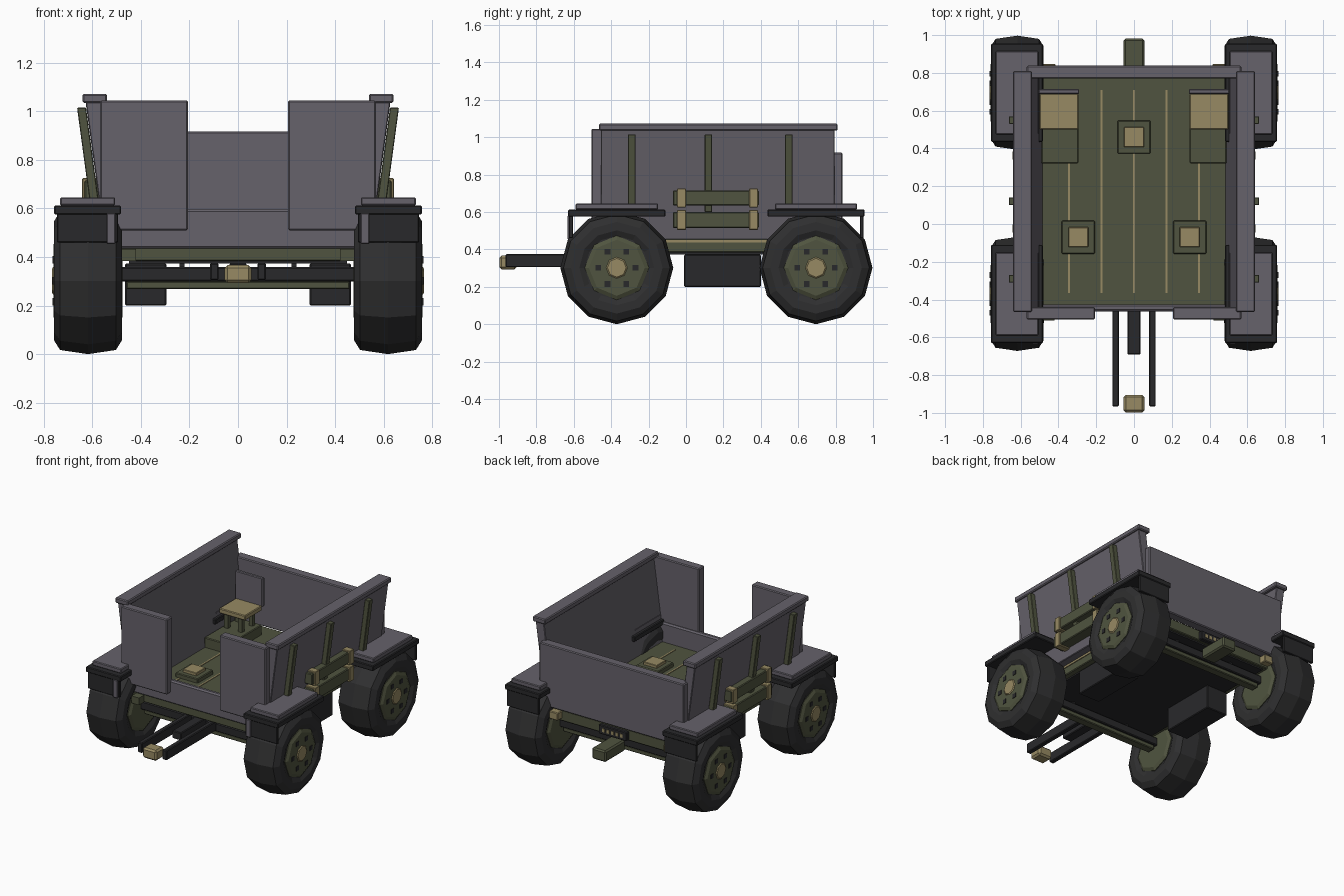
import bpy, bmesh, math

if "Cube" in bpy.data.objects:
    bpy.data.objects.remove(bpy.data.objects["Cube"])


def material(name, rgb):
    m = bpy.data.materials.new(name)
    m.diffuse_color = (*rgb, 1)
    m.use_nodes = True
    m.node_tree.nodes["Principled BSDF"].inputs["Base Color"].default_value = m.diffuse_color
    return m


GREY = material("grey_panel", (0.132, 0.122, 0.145))
DARK = material("dark_metal", (0.022, 0.022, 0.024))
RUBBER = material("tyre_rubber", (0.028, 0.028, 0.029))
OLIVE = material("olive_paint", (0.080, 0.088, 0.050))
TAN = material("tan_trim", (0.310, 0.255, 0.125))


def finish(name, bm, mat, bevel=0.0):
    bmesh.ops.recalc_face_normals(bm, faces=bm.faces)
    me = bpy.data.meshes.new(name)
    bm.to_mesh(me)
    bm.free()
    me.materials.append(mat)
    ob = bpy.data.objects.new(name, me)
    bpy.context.collection.objects.link(ob)
    if bevel:
        mod = ob.modifiers.new("bevel", 'BEVEL')
        mod.width, mod.segments = bevel, 1
    return ob


def box(name, x, y, z, mat, bevel=0.005, lean=0.0):
    """Box from ranges; lean shifts the top outwards in x."""
    bm = bmesh.new()
    bmesh.ops.create_cube(bm, size=1)
    for v in bm.verts:
        top = v.co.z > 0
        v.co.x = (x[1] if v.co.x > 0 else x[0]) + (lean if top else 0)
        v.co.y = y[1] if v.co.y > 0 else y[0]
        v.co.z = z[1] if top else z[0]
    return finish(name, bm, mat, bevel)


def pair(name, x, y, z, mat, bevel=0.005, lean=0.0):
    """The same box on the right and left side."""
    box(name + "_right", x, y, z, mat, bevel, lean)
    box(name + "_left", (-x[1], -x[0]), y, z, mat, bevel, -lean)


def lathe(name, profile, sides, centre, mat):
    """Closed solid turned around the x axis from (x, radius) points."""
    bm = bmesh.new()
    rings = []
    for px, r in profile:
        rings.append([bm.verts.new((centre[0] + px,
                                    centre[1] + r * math.sin(2 * math.pi * i / sides),
                                    centre[2] + r * math.cos(2 * math.pi * i / sides)))
                      for i in range(sides)])
    for a, b in zip(rings, rings[1:]):
        for i in range(sides):
            j = (i + 1) % sides
            bm.faces.new((a[i], a[j], b[j], b[i]))
    bm.faces.new(rings[0])
    bm.faces.new(rings[-1])
    return finish(name, bm, mat)


# Wheels, hubs, bolts and fenders
R = 0.302
TYRE = [(-0.125, 0.17), (-0.14, 0.20), (-0.14, 0.245), (-0.115, 0.285), (0, R),
        (0.115, 0.285), (0.14, 0.245), (0.14, 0.20), (0.125, 0.17)]
AXLES = {"front": (-0.37, -1), "rear": (0.695, 1)}
for end, (cy, out) in AXLES.items():
    for side, s in (("right", 1), ("left", -1)):
        tag = f"{end}_{side}"
        c = (0.618 * s, cy, R)
        lathe("tyre_" + tag, TYRE, 12, c, RUBBER)
        lathe("wheel_hub_" + tag, [(-0.142, 0.15), (-0.13, 0.172), (0.13, 0.172), (0.142, 0.15)],
              8, c, OLIVE)
        lathe("hub_cap_" + tag, [(0, 0.057), (0.143 * s, 0.057), (0.148 * s, 0.05)], 8, c, TAN)
        for k in range(6):
            a = math.radians(60 * k)
            y, z = cy + 0.1 * math.cos(a), R + 0.1 * math.sin(a)
            box(f"wheel_bolt_{tag}_{k}", sorted((0.70 * s, 0.764 * s)),
                (y - 0.015, y + 0.015), (z - 0.015, z + 0.015), DARK, 0)
    pair(f"fender_{end}", (0.482, 0.757), (cy - 0.26, cy + 0.26), (0.575, 0.613), DARK)
    pair(f"fender_plate_{end}", (0.506, 0.733), (cy - 0.22, cy + 0.22), (0.613, 0.646), GREY)
    # Mud flap hanging from the outer end of the fender
    pair(f"mud_flap_{end}", (0.495, 0.745), sorted((cy + out * 0.235, cy + out * 0.255)),
         (0.46, 0.58), DARK, 0.003)
    box(f"axle_beam_{end}", (-0.48, 0.48), (cy - 0.04, cy + 0.04), (0.30, 0.358), DARK)
    box(f"axle_spring_{end}", (-0.46, 0.46), (cy - 0.03, cy + 0.03), (0.268, 0.30), OLIVE)
    pair(f"axle_mount_{end}", (0.22, 0.24), (cy - 0.03, cy + 0.03), (0.355, 0.38), DARK, 0)
pair("fender_bracket", (0.505, 0.54), (-0.634, -0.615), (0.455, 0.58), GREY, 0.003)

# Floor, underside and floor strips
box("floor", (-0.49, 0.49), (-0.455, 0.80), (0.383, 0.46), OLIVE)
box("underside_plate", (-0.45, 0.45), (-0.43, 0.78), (0.373, 0.385), DARK, 0)
pair("floor_edge_trim", (0.48, 0.496), (-0.44, 0.78), (0.436, 0.45), TAN, 0)
for i, x in enumerate((-0.345, -0.172, 0, 0.172, 0.345)):
    box(f"floor_strip_{i}", (x - 0.005, x + 0.005), (-0.365, 0.71), (0.455, 0.464), TAN, 0)

# Leaning side walls with top rails and ribs
pair("side_wall", (0.482, 0.548), (-0.455, 0.795), (0.452, 1.04), GREY, 0.004, 0.08)
pair("top_rail", (0.54, 0.64), (-0.466, 0.81), (1.035, 1.072), GREY, 0.006)
for i, y in enumerate((-0.29, 0.12, 0.55)):
    pair(f"wall_rib_{i}", (0.57, 0.607), (y - 0.02, y + 0.02), (0.60, 1.015), OLIVE, 0.003, 0.056)

# Front sill and panels, tailgate
box("front_sill", (-0.51, 0.51), (-0.462, -0.425), (0.433, 0.597), GREY, 0.01)
pair("front_panel", (0.206, 0.568), (-0.505, -0.44), (0.51, 1.045), GREY, 0.006)
box("tailgate", (-0.568, 0.568), (0.77, 0.838), (0.475, 0.917), GREY, 0.006)

# Boards strapped on the sides
for name, z0, z1, x0 in (("upper", 0.635, 0.715, 0.57), ("lower", 0.515, 0.60, 0.55)):
    pair(f"side_board_{name}", (x0, 0.632), (-0.07, 0.39), (z0, z1), OLIVE)
    for k, y in enumerate((-0.025, 0.362)):
        pair(f"board_strap_{name}_{k}", (x0, 0.642), (y - 0.024, y + 0.024),
             (z0 - 0.01, z1 + 0.01), TAN, 0.003)

# Rear seats on floor lockers
pair("locker", (0.295, 0.49), (0.32, 0.69), (0.455, 0.53), OLIVE)
for k, y in enumerate((0.53, 0.65)):
    pair(f"seat_post_{k}", (0.33, 0.36), (y - 0.015, y + 0.015), (0.52, 0.64), OLIVE, 0)
    pair(f"seat_post_outer_{k}", (0.44, 0.47), (y - 0.015, y + 0.015), (0.52, 0.64), OLIVE, 0)
pair("seat", (0.295, 0.50), (0.50, 0.69), (0.63, 0.665), TAN)
pair("seat_back", (0.29, 0.505), (0.688, 0.714), (0.655, 0.86), GREY)

# Floor hatches
for i, (x, y) in enumerate(((-0.295, -0.07), (0.295, -0.07), (0, 0.46))):
    box(f"hatch_base_{i}", (x - 0.088, x + 0.088), (y - 0.088, y + 0.088), (0.455, 0.49), OLIVE)
    box(f"hatch_lid_{i}", (x - 0.053, x + 0.053), (y - 0.053, y + 0.053), (0.48, 0.51), TAN, 0.003)

# Drawbar, coupler and side boxes
pair("drawbar", (0.08, 0.115), (-0.965, -0.35), (0.305, 0.375), DARK)
box("drawbar_centre", (-0.035, 0.035), (-0.69, -0.35), (0.32, 0.375), DARK)
box("coupler", (-0.055, 0.055), (-0.998, -0.905), (0.293, 0.367), TAN, 0.012)
pair("side_box", (0.295, 0.465), (-0.01, 0.40), (0.20, 0.373), DARK)
pair("front_block", (0.42, 0.48), (-0.512, -0.45), (0.383, 0.434), OLIVE, 0)

# Rear hitch, lights and light plate
box("rear_hitch", (-0.055, 0.055), (0.76, 0.982), (0.28, 0.36), OLIVE, 0.01)
pair("rear_light", (0.415, 0.485), (0.78, 0.848), (0.40, 0.455), TAN)
box("rear_plate", (-0.11, 0.11), (0.79, 0.825), (0.385, 0.45), DARK)
for i in range(5):
    x = -0.07 + 0.035 * i
    box(f"rear_plate_lamp_{i}", (x - 0.01, x + 0.01), (0.82, 0.829), (0.405, 0.43), TAN, 0)
